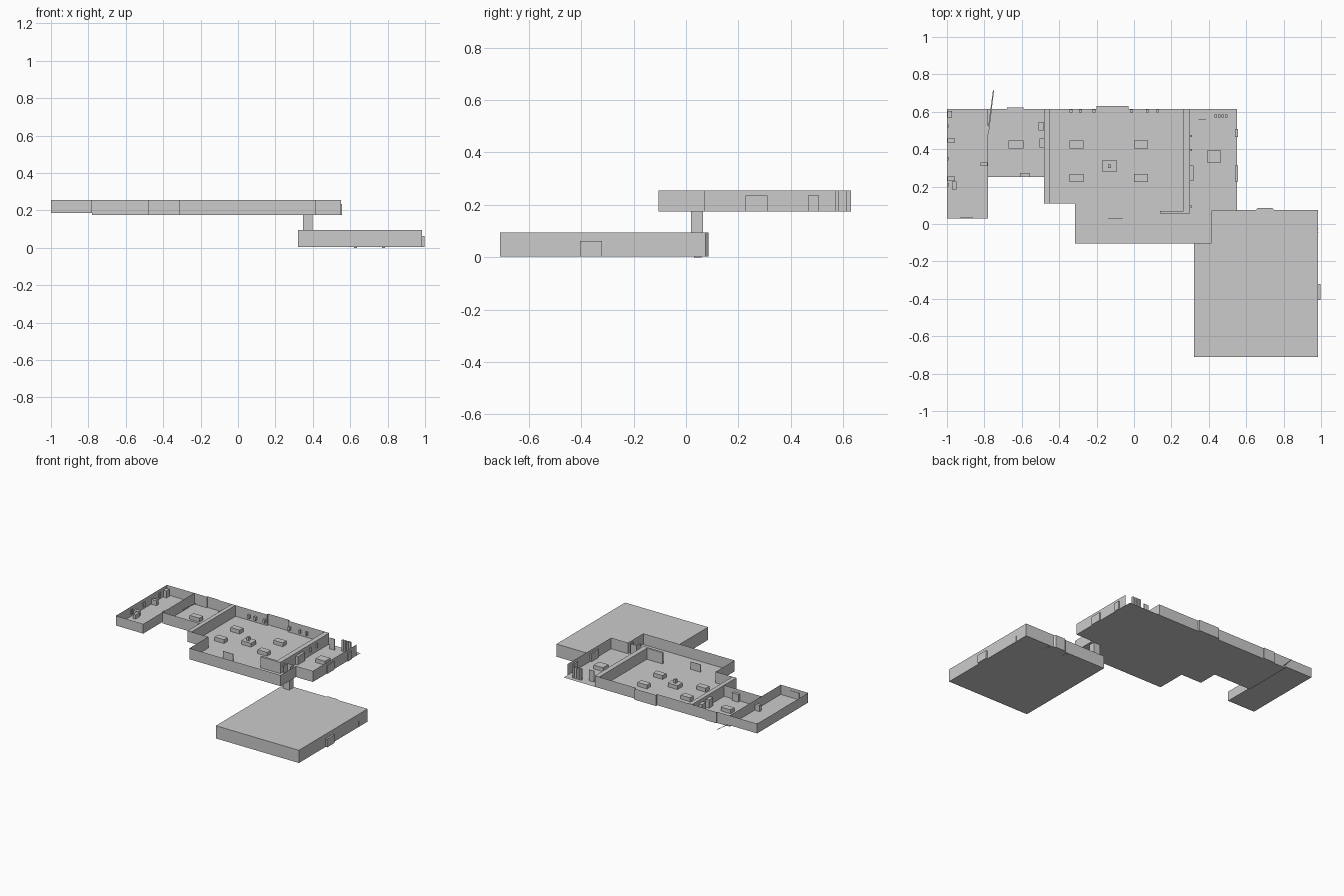
import bpy

Z0, Z1 = 0.175, 0.255   # upper storey floor and wall top


def make(name, verts, faces):
    me = bpy.data.meshes.new(name)
    me.from_pydata(verts, [], faces)
    me.update()
    ob = bpy.data.objects.new(name, me)
    bpy.context.collection.objects.link(ob)
    return ob


def box(name, x0, x1, y0, y1, z0, z1):
    v = [(x, y, z) for z in (z0, z1) for x, y in ((x0, y0), (x1, y0), (x1, y1), (x0, y1))]
    f = [(3, 2, 1, 0), (4, 5, 6, 7)] + [(i, (i + 1) % 4, (i + 1) % 4 + 4, i + 4) for i in range(4)]
    return make(name, v, f)


def walls(name, path, z0=Z0, z1=Z1):
    """Sheet walls standing on an open path."""
    n = len(path)
    v = [(x, y, z) for z in (z0, z1) for x, y in path]
    return make(name, v, [(i, i + 1, n + i + 1, n + i) for i in range(n - 1)])


def floor(name, path, z):
    return make(name, [(x, y, z) for x, y in path], [tuple(range(len(path)))])


# Lower closed hall with shallow back bay
plan = [(0.32, -0.71), (0.985, -0.71), (0.985, 0.075), (0.75, 0.075), (0.74, 0.085),
        (0.66, 0.085), (0.65, 0.075), (0.32, 0.075)]
walls("lower_hall_walls", plan + plan[:1], 0.003, 0.095)
floor("lower_hall_roof", plan, 0.095)
floor("lower_hall_floor", plan[::-1], 0.003)
box("lower_side_door", 0.98, 0.998, -0.405, -0.32, 0.003, 0.062)
for y in (-0.046, -0.028):
    box("lower_side_slit", 0.984, 0.987, y, y + 0.004, 0.003, 0.045)
for x in (0.62, 0.77):
    box("lower_floor_plate", x, x + 0.015, 0.03, 0.06, 0, 0.003)

# Lift shaft joining the storeys
box("shaft", 0.347, 0.397, 0.02, 0.065, 0.095, Z0 + 0.003)
walls("shaft_enclosure", [(0.345, 0.03), (0.345, 0.072), (0.395, 0.072), (0.395, 0.03)])

# Upper storey floor and perimeter
front = [(0.415, 0.07), (0.415, -0.105), (-0.315, -0.105), (-0.315, 0.11),
         (-0.48, 0.11), (-0.48, 0.25), (-0.78, 0.25)]
niche = [(-0.2, 0.615), (-0.2, 0.63), (-0.03, 0.63), (-0.03, 0.615)]
bay = [(-0.68, 0.615), (-0.68, 0.622), (-0.59, 0.622), (-0.59, 0.615)]
back = [(-0.78, 0.615)] + bay + niche
outline = [(0.55, 0.615), (0.55, 0.07)] + front + back
floor("upper_floor", outline, Z0)
walls("upper_perimeter_walls", [(0.55, 0.57), (0.55, 0.07)] + front)
walls("upper_back_walls", back + [(0.3, 0.615)])

# Slightly raised left room
left = [(-0.78, 0.25), (-0.78, 0.03), (-1, 0.03), (-1, 0.615), (-0.78, 0.615)]
floor("left_room_floor", left, 0.185)
walls("left_room_walls", left, 0.185)
walls("left_room_partition", [(-0.78, 0.25), (-0.78, 0.615)])
make("open_barrier", [(-0.785, 0.48, 0.185), (-0.777, 0.48, 0.185), (-0.748, 0.715, 0.185),
                      (-0.754, 0.715, 0.185)], [(0, 1, 2, 3)])

# Thick partitions
box("hall_west_partition", -0.48, -0.45, 0.11, 0.615, Z0, Z1)
box("hall_east_partition", 0.265, 0.3, 0.07, 0.615, Z0, Z1)
box("hall_screen", 0.14, 0.3, 0.055, 0.07, Z0, Z1)

# Tables
for x in (-0.345, 0.0):
    for y in (0.225, 0.405):
        box("table", x, x + 0.075, y, y + 0.042, Z0, Z0 + 0.028)
box("centre_table", -0.17, -0.092, 0.28, 0.34, Z0, Z0 + 0.028)
box("centre_post", -0.14, -0.124, 0.3, 0.318, Z0, Z0 + 0.055)
box("middle_room_table", -0.67, -0.592, 0.405, 0.447, Z0, Z0 + 0.028)
box("right_room_table", 0.39, 0.465, 0.33, 0.392, Z0, Z0 + 0.028)

# Left and middle room furniture: x0, x1, y0, y1, height
for x0, x1, y0, y1, h in ((-0.997, -0.972, 0.57, 0.605, 0.05), (-0.997, -0.957, 0.435, 0.457, 0.035),
                          (-0.997, -0.957, 0.23, 0.253, 0.035), (-0.972, -0.95, 0.185, 0.228, 0.03),
                          (-0.82, -0.782, 0.31, 0.33, 0.045)):
    box("left_room_cabinet", x0, x1, y0, y1, 0.185, 0.185 + h)
for y in (0.2, 0.34, 0.515):
    box("left_room_wall_panel", -0.999, -0.993, y, y + 0.018, 0.2, 0.235)
for x0, x1, y0, y1, h in ((-0.51, -0.485, 0.5, 0.545, 0.06), (-0.505, -0.481, 0.41, 0.457, 0.06),
                          (-0.61, -0.557, 0.252, 0.272, 0.055)):
    box("middle_room_cabinet", x0, x1, y0, y1, Z0, Z0 + h)
box("left_room_board", -0.93, -0.86, 0.031, 0.034, 0.2, 0.235)

# Main hall wall fixtures and notice board
for x, w in ((-0.345, 0.016), (-0.293, 0.016), (-0.222, 0.016), (-0.022, 0.016), (0.065, 0.012), (0.12, 0.012)):
    box("hall_back_fixture", x, x + w, 0.597, 0.613, Z0 + 0.02, Z0 + 0.045)
box("hall_notice_board", -0.14, -0.06, 0.029, 0.032, Z0, Z0 + 0.055)

# Right room doors, fixtures and rear columns
for x0, x1, y0, y1 in ((0.3, 0.318, 0.23, 0.312), (0.54, 0.556, 0.228, 0.312), (0.54, 0.556, 0.465, 0.507)):
    box("right_room_door", x0, x1, y0, y1, Z0, Z0 + 0.06)
for y in (0.088, 0.39, 0.465):
    box("right_room_switch", 0.3, 0.31, y, y + 0.01, Z0 + 0.03, Z0 + 0.06)
for i in range(4):
    x = 0.43 + i * 0.019
    box("rear_column", x, x + 0.014, 0.57, 0.585, Z0, Z1)
box("rear_panel", 0.345, 0.385, 0.556, 0.559, Z0, Z1)
